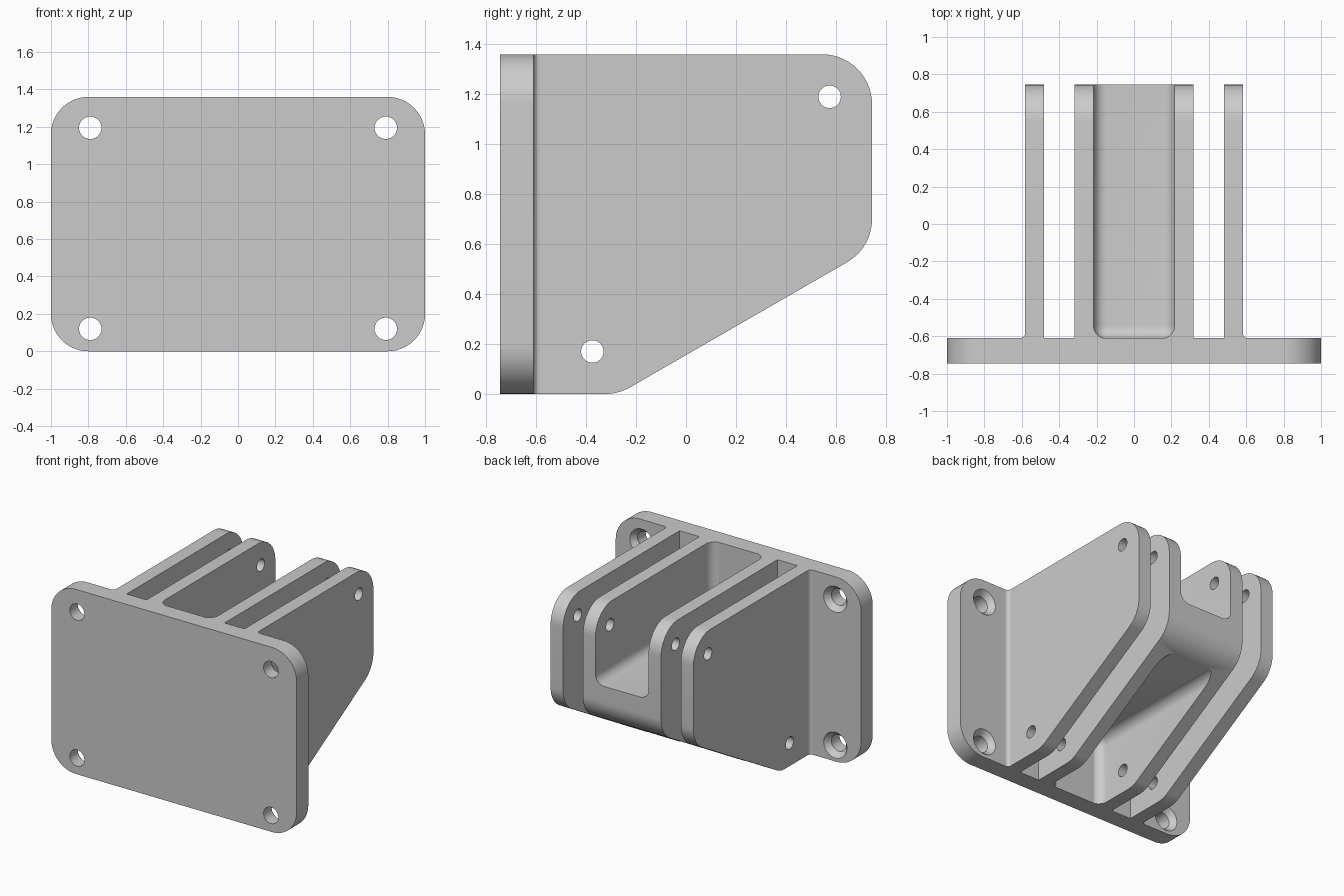
import bpy, bmesh, math
from mathutils import Vector, Matrix

cube = bpy.data.objects.get("Cube")
if cube:
    bpy.data.objects.remove(cube, do_unlink=True)

grey = bpy.data.materials.new("plain grey")
grey.use_nodes = True
GREY = (0.6, 0.6, 0.6, 1)
grey.diffuse_color = GREY
grey.node_tree.nodes["Principled BSDF"].inputs["Base Color"].default_value = GREY

HEIGHT = 1.36
FRONT, FACE, BACK = -0.745, -0.61, 0.745   # plate front, plate back, rib ends


def make(name, bm):
    bmesh.ops.recalc_face_normals(bm, faces=bm.faces)
    mesh = bpy.data.meshes.new(name)
    bm.to_mesh(mesh)
    bm.free()
    obj = bpy.data.objects.new(name, mesh)
    bpy.context.collection.objects.link(obj)
    mesh.materials.append(grey)
    return obj


def rounded(points, steps=14):
    """Outline from (a, b, radius) corners, each corner replaced by an arc."""
    out = []
    for i, (a, b, r) in enumerate(points):
        p = Vector((a, b))
        if not r:
            out.append(p)
            continue
        u = (Vector(points[i - 1][:2]) - p).normalized()
        v = (Vector(points[(i + 1) % len(points)][:2]) - p).normalized()
        half = u.angle(v) / 2
        centre = p + (u + v).normalized() * r / math.sin(half)
        start = p + u * r / math.tan(half) - centre
        end = p + v * r / math.tan(half) - centre
        sweep = start.angle_signed(end)
        for k in range(steps + 1):
            t = -sweep * k / steps
            out.append(centre + Matrix.Rotation(t, 2) @ start)
    return out


def extrude(name, outline, place, low, high):
    """Prism: place(a, b, d) turns outline coordinates and depth into 3D."""
    bm = bmesh.new()
    face = bm.faces.new([bm.verts.new(place(p[0], p[1], low)) for p in outline])
    new = bmesh.ops.extrude_face_region(bm, geom=[face])["geom"]
    shift = Vector(place(0, 0, high)) - Vector(place(0, 0, low))
    bmesh.ops.translate(bm, vec=shift, verts=[g for g in new if isinstance(g, bmesh.types.BMVert)])
    return make(name, bm)


def cone(r1, r2, centre, depth, axis):
    bm = bmesh.new()
    turn = Matrix.Rotation(math.pi / 2, 4, "Y") if axis == "X" else Matrix.Rotation(-math.pi / 2, 4, "X")
    bmesh.ops.create_cone(bm, cap_ends=True, segments=40, radius1=r1, radius2=r2,
                          depth=depth, matrix=Matrix.Translation(centre) @ turn)
    return make("hole_cutter", bm)


def rounded_box(low, high, radius):
    bm = bmesh.new()
    bmesh.ops.create_cube(bm, size=1)
    for v in bm.verts:
        v.co = [l if c < 0 else h for c, l, h in zip(v.co, low, high)]
    bmesh.ops.bevel(bm, geom=bm.edges[:], offset=radius, segments=8, profile=0.5, affect="EDGES")
    return make("pocket_cutter", bm)


def cut(obj, cutters):
    bpy.context.view_layer.objects.active = obj
    for c in cutters:
        c.hide_render = True
        mod = obj.modifiers.new("cut", "BOOLEAN")
        mod.operation, mod.solver, mod.object = "DIFFERENCE", "EXACT", c
        bpy.ops.object.modifier_apply(modifier=mod.name)
        bpy.data.objects.remove(c, do_unlink=True)


def along_x(a, b, d):
    return (d, a, b)


def along_y(a, b, d):
    return (a, d, b)


def along_z(a, b, d):
    return (a, b, d)


# Mounting plate with countersunk corner holes
plate = extrude("mounting_plate", rounded([(-1, 0, 0.2), (1, 0, 0.2), (1, HEIGHT, 0.2), (-1, HEIGHT, 0.2)]),
                along_y, FRONT, FACE)
for x in (-0.79, 0.79):
    for z in (0.12, 1.195):
        cut(plate, [cone(0.06, 0.06, (x, FACE, z), 0.6, "Y"),
                    cone(0.03, 0.125, (x, FACE - 0.02, z), 0.11, "Y")])

# Side profile shared by the ribs and the central channel
profile = rounded([(FACE, 0, 0), (-0.27, 0, 0.2), (BACK, 0.585, 0.2), (BACK, HEIGHT, 0.2), (FACE, HEIGHT, 0)])


def pin_holes():
    return [cone(0.045, 0.045, (0, y, z), 3, "X") for y, z in ((0.575, 1.19), (-0.375, 0.17))]


# Central channel: two inner ribs joined by a web, pockets above and below
channel = extrude("central_channel", profile, along_x, -0.318, 0.318)
cut(channel, [rounded_box((-0.217, FACE - 0.002, 0.82), (0.217, 1.2, 2), 0.07),
              rounded_box((-0.217, FACE - 0.002, -1), (0.217, 1.2, 0.5), 0.07)] + pin_holes())
parts = [plate, channel]

# Outer ribs, each with a small root fillet on its outer side
for side, sign in (("right", -1), ("left", 1)):
    rib = extrude(side + "_outer_rib", profile, along_x, sign * 0.48, sign * 0.582)
    cut(rib, pin_holes())
    r = 0.025
    arc = [(sign * (0.582 + r - r * math.cos(t)), FACE + r - r * math.sin(t))
           for t in (math.pi / 2 * k / 6 for k in range(7))]
    fillet = extrude(side + "_root_fillet", [(sign * 0.582, FACE)] + arc, along_z, 0, HEIGHT)
    parts += [rib, fillet]

# Smooth shading with sharp edges kept
bpy.ops.object.select_all(action="DESELECT")
for p in parts:
    p.select_set(True)
bpy.context.view_layer.objects.active = plate
bpy.ops.object.shade_smooth_by_angle(angle=math.radians(30))
